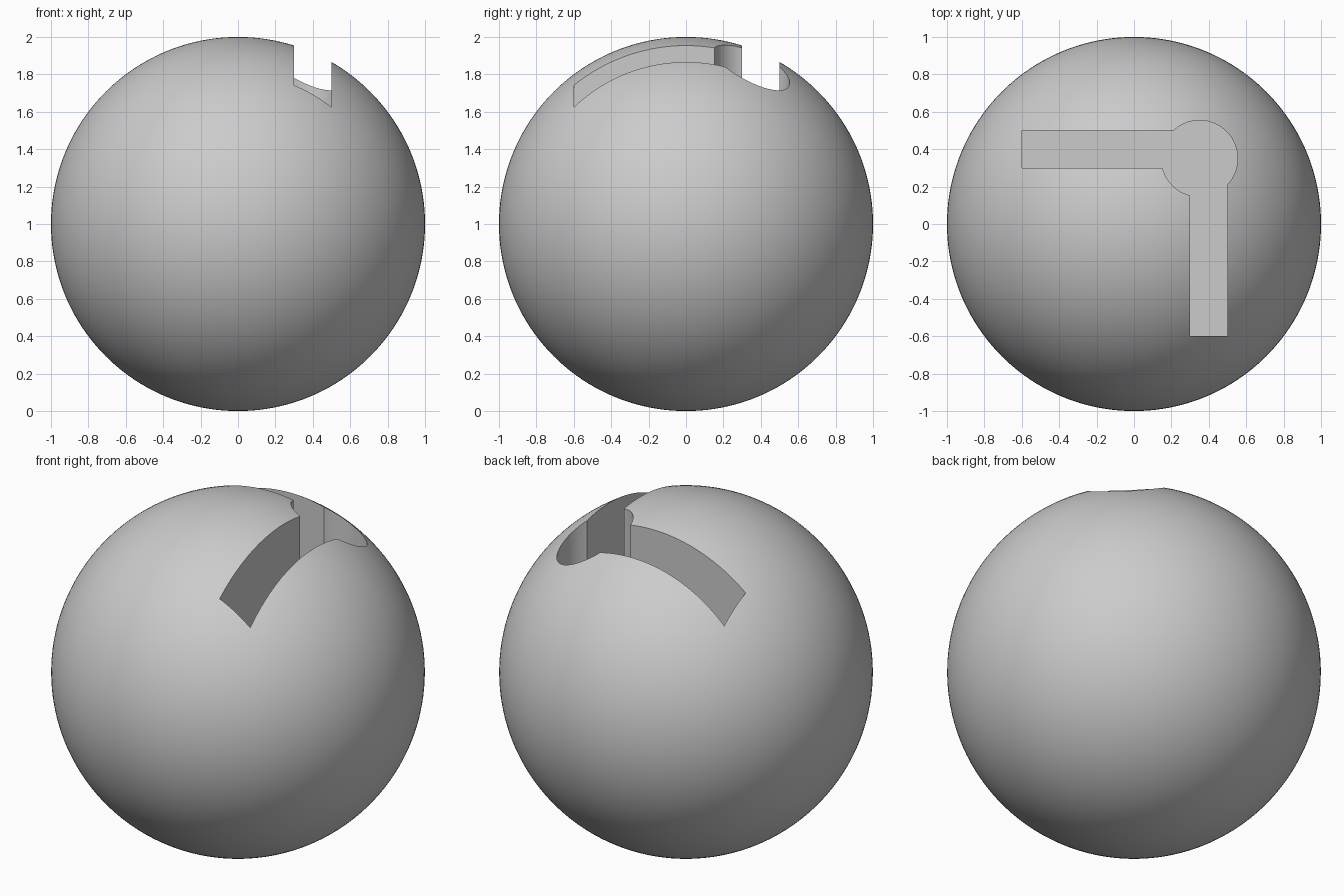
import bpy
import bmesh
from math import radians, sin, cos, acos, asin, degrees

cube = bpy.data.objects.get("Cube")
if cube:
    bpy.data.objects.remove(cube, do_unlink=True)

NEAR, FAR, END = 0.3, 0.5, -0.6       # sides and far end of both channels
CENTRE, RADIUS = 0.35, 0.204          # round pocket where they meet
FLOOR, TOP = 1.0, 2.3


def arc(start, stop, steps):
    """Points on the pocket circle, angles in degrees."""
    angles = [radians(start + (stop - start) * i / steps) for i in range(steps + 1)]
    return [(CENTRE + RADIUS * cos(a), CENTRE + RADIUS * sin(a)) for a in angles]


# Grey material
grey = bpy.data.materials.new("Grey")
grey.use_nodes = True
colour = (0.6, 0.6, 0.6, 1)
grey.diffuse_color = colour
grey.node_tree.nodes["Principled BSDF"].inputs["Base Color"].default_value = colour

# Ball
bpy.ops.mesh.primitive_uv_sphere_add(segments=160, ring_count=80, radius=1, location=(0, 0, 1))
ball = bpy.context.object
ball.name = "ball"
ball.data.materials.append(grey)

# Cutter outline: two channels joined by the round pocket
outer = degrees(acos((FAR - CENTRE) / RADIUS))
inner = degrees(asin((CENTRE - NEAR) / RADIUS))
outline = [(NEAR, END), (FAR, END)]
outline += arc(-outer, 90 + outer, 48)
outline += [(END, FAR), (END, NEAR)]
outline += arc(180 + inner, 270 - inner, 16)

bm = bmesh.new()
base = bm.faces.new([bm.verts.new((x, y, FLOOR)) for x, y in outline])
walls = bmesh.ops.extrude_face_region(bm, geom=[base])["geom"]
bmesh.ops.translate(bm, vec=(0, 0, TOP - FLOOR),
                    verts=[v for v in walls if isinstance(v, bmesh.types.BMVert)])
bmesh.ops.recalc_face_normals(bm, faces=bm.faces)
mesh = bpy.data.meshes.new("channel_cutter")
bm.to_mesh(mesh)
bm.free()
mesh.materials.append(grey)
cutter = bpy.data.objects.new("channel_cutter", mesh)
bpy.context.collection.objects.link(cutter)
cutter.hide_render = True

# Cut the channels out of the ball
cut = ball.modifiers.new("channels", 'BOOLEAN')
cut.operation = 'DIFFERENCE'
cut.solver = 'EXACT'
cut.object = cutter
bpy.context.view_layer.objects.active = ball
bpy.ops.object.modifier_apply(modifier=cut.name)
bpy.data.objects.remove(cutter, do_unlink=True)

bpy.ops.object.shade_smooth_by_angle(angle=radians(25))
